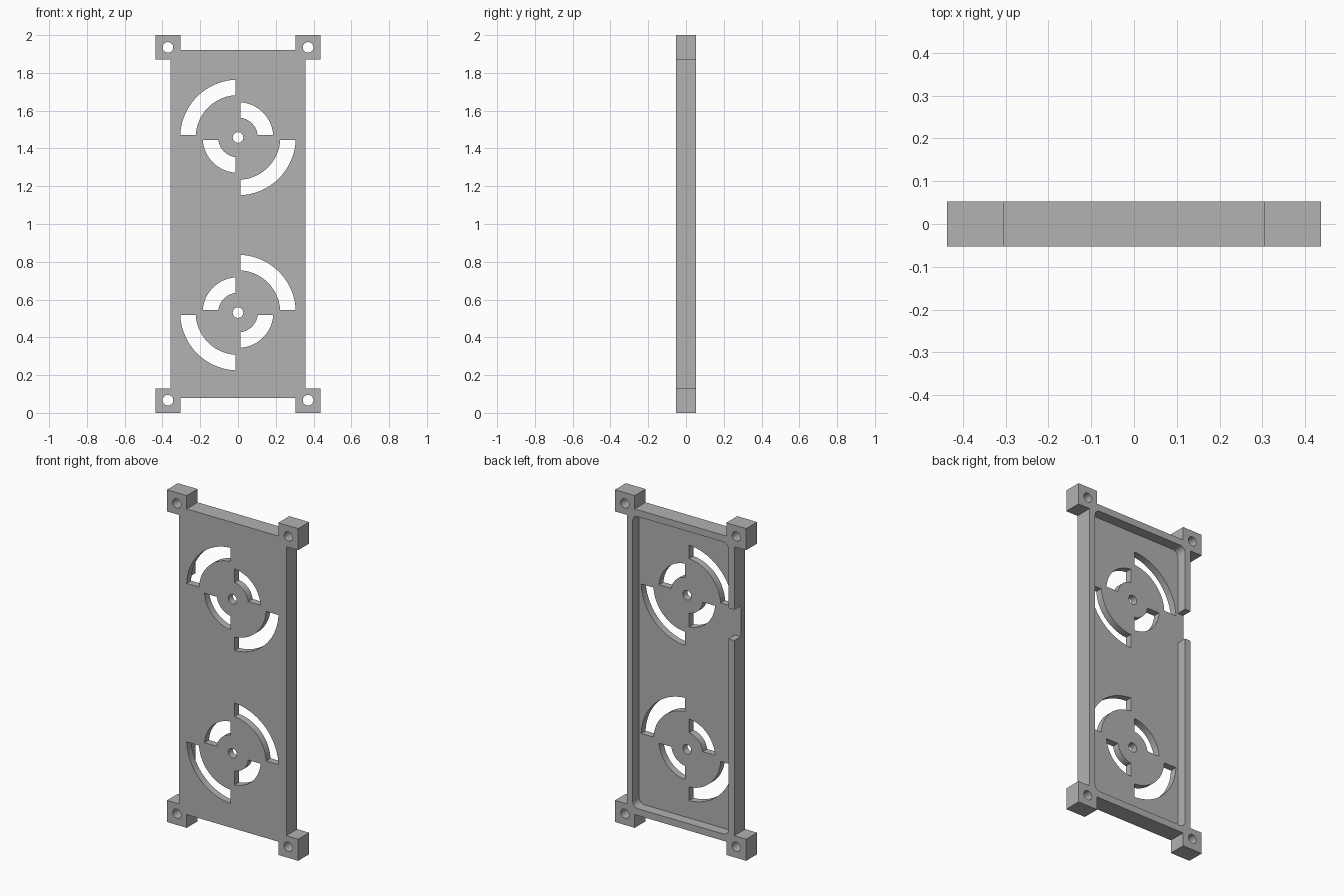
import bpy, bmesh
from math import sin, cos, pi, sqrt, asin, radians

cube = bpy.data.objects.get("Cube")
if cube:
    bpy.data.objects.remove(cube, do_unlink=True)

grey = bpy.data.materials.new("plain grey")
grey.use_nodes = True
colour = (0.445, 0.445, 0.445, 1)
grey.diffuse_color = colour
grey.node_tree.nodes["Principled BSDF"].inputs["Base Color"].default_value = colour

HALF = 0.052          # half thickness of the plate
FLOOR = -0.010        # back surface of the thin panel
GAP = 0.0135          # half width of the spokes between vents
MID = 1.0             # height of the centre


def prisms(name, outlines, y0, y1):
    """One object made of x-z outlines, each extruded from y0 to y1."""
    bm = bmesh.new()
    for pts in outlines:
        front = [bm.verts.new((x, y0, z)) for x, z in pts]
        back = [bm.verts.new((x, y1, z)) for x, z in pts]
        bm.faces.new(front)
        bm.faces.new(back[::-1])
        n = len(pts)
        for i in range(n):
            j = (i + 1) % n
            bm.faces.new((front[j], front[i], back[i], back[j]))
    bmesh.ops.recalc_face_normals(bm, faces=bm.faces)
    mesh = bpy.data.meshes.new(name)
    bm.to_mesh(mesh)
    bm.free()
    mesh.materials.append(grey)
    obj = bpy.data.objects.new(name, mesh)
    bpy.context.collection.objects.link(obj)
    return obj


def four_way(corner):
    """Repeat a top right corner outline around all four corners."""
    pts = []
    for sx, sz in ((1, 1), (-1, 1), (-1, -1), (1, -1)):
        part = [(sx * x, MID + sz * z) for x, z in corner]
        pts += part if sx * sz > 0 else part[::-1]
    return pts


def circle(cx, cz, r, n=48):
    return [(cx + r * cos(2 * pi * i / n), cz + r * sin(2 * pi * i / n)) for i in range(n)]


def vent(cz, sx, sz, r0, r1, n=20):
    """Quarter ring slot with straight ends parallel to the axes."""
    pts = []
    for r, flip in ((r1, False), (r0, True)):
        a0 = asin(GAP / r)
        a1 = pi / 2 - a0
        arc = [(sx * r * cos(a0 + (a1 - a0) * i / n),
                cz + sz * r * sin(a0 + (a1 - a0) * i / n)) for i in range(n + 1)]
        pts += arc[::-1] if flip else arc
    return pts


# Plate outline with square mounting tabs
plate = prisms("mounting_plate", [four_way(
    [(0.358, 0.87), (0.437, 0.87), (0.437, 1.0), (0.305, 1.0), (0.305, 0.92)])], -HALF, HALF)

# Pocket in the back with rounded corners
R = 0.035
pocket = prisms("pocket_cutter", [four_way(
    [(0.319 - R + R * cos(a * pi / 16), 0.879 - R + R * sin(a * pi / 16)) for a in range(9)])],
    FLOOR, 0.2)

# Cable gap through one side of the rim
notch = prisms("notch_cutter", [[(-0.5, 1.305), (-0.3, 1.305), (-0.3, 1.49), (-0.5, 1.49)]],
               FLOOR, 0.2)

# Vents, hub holes and screw holes
holes = []
for cz, s in ((1.458, 1), (0.531, -1)):
    holes.append(circle(0, cz, 0.028))
    for d in (1, -1):
        holes.append(vent(cz, -d, d * s, 0.224, 0.306))
        holes.append(vent(cz, d, d * s, 0.105, 0.187))
for x in (-0.371, 0.371):
    for z in (0.067, 1.935):
        holes.append(circle(x, z, 0.028))
openings = prisms("openings_cutter", holes, -0.2, 0.2)

# Cut everything, then discard the cutters
bpy.ops.object.select_all(action="DESELECT")
bpy.context.view_layer.objects.active = plate
plate.select_set(True)
for cutter in (pocket, notch, openings):
    cutter.hide_render = True
    mod = plate.modifiers.new(cutter.name, "BOOLEAN")
    mod.operation = "DIFFERENCE"
    mod.solver = "EXACT"
    mod.object = cutter
    bpy.ops.object.modifier_apply(modifier=mod.name)
    bpy.data.objects.remove(cutter, do_unlink=True)

bpy.ops.object.shade_smooth_by_angle(angle=radians(30))
